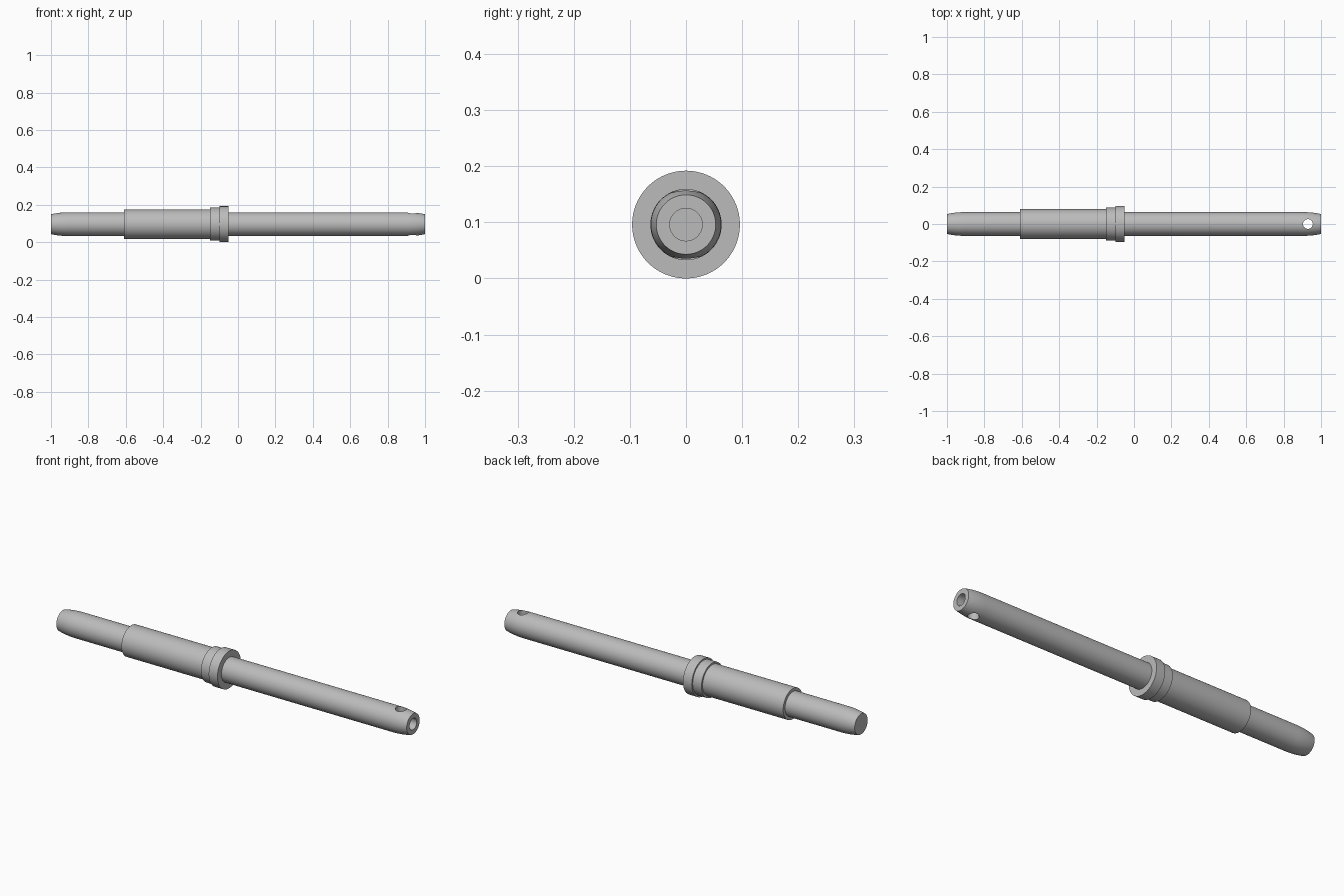
import bpy, bmesh, math
from mathutils import Matrix, Vector

if "Cube" in bpy.data.objects:
    bpy.data.objects.remove(bpy.data.objects["Cube"], do_unlink=True)

AXIS_Z = 0.096
SIDES = 96

steel = bpy.data.materials.new("grey metal")
steel.use_nodes = True
steel.diffuse_color = (0.5, 0.5, 0.5, 1)
steel.node_tree.nodes["Principled BSDF"].inputs["Base Color"].default_value = (0.5, 0.5, 0.5, 1)


def finish(name, bm):
    bmesh.ops.recalc_face_normals(bm, faces=bm.faces)
    mesh = bpy.data.meshes.new(name)
    bm.to_mesh(mesh)
    bm.free()
    mesh.materials.append(steel)
    obj = bpy.data.objects.new(name, mesh)
    bpy.context.collection.objects.link(obj)
    return obj


def smooth(obj):
    bpy.ops.object.select_all(action="DESELECT")
    obj.select_set(True)
    bpy.context.view_layer.objects.active = obj
    bpy.ops.object.shade_smooth_by_angle(angle=math.radians(30))


def turned(name, profile, closed=False):
    """Spin (x, radius) points around the long axis."""
    bm = bmesh.new()
    verts = [bm.verts.new((x, 0, AXIS_Z + r)) for x, r in profile]
    pairs = list(zip(verts, verts[1:]))
    if closed:
        pairs.append((verts[-1], verts[0]))
    edges = [bm.edges.new(p) for p in pairs]
    bmesh.ops.spin(bm, geom=verts + edges, cent=(0, 0, AXIS_Z), axis=(1, 0, 0),
                   angle=math.tau, steps=SIDES)
    bmesh.ops.remove_doubles(bm, verts=bm.verts, dist=0.00002)
    return finish(name, bm)


def rounded_end(sign):
    """Gentle arc from the full shaft radius to the narrower end face."""
    points = []
    for i in range(9):
        t = i / 8
        points.append((sign * (0.9 + 0.1 * t), 0.0635 - 0.0105 * t ** 2.2))
    return points


# Shaft with rounded ends and a blind bore in its left end
bore = [(1, 0.029), (0.86, 0.029), (0.86, 0)]
shaft = turned("shaft", [(-1, 0)] + rounded_end(-1)[::-1] + rounded_end(1) + bore)

# Cross hole drilled vertically through the bored end
bm = bmesh.new()
bmesh.ops.create_cone(bm, cap_ends=True, segments=48, radius1=0.026, radius2=0.026,
                      depth=0.3, matrix=Matrix.Translation(Vector((0.93, 0, AXIS_Z))))
drill = finish("cross_hole_cutter", bm)
drill.hide_render = True
cut = shaft.modifiers.new("cross hole", "BOOLEAN")
cut.operation = "DIFFERENCE"
cut.solver = "EXACT"
cut.object = drill
bpy.context.view_layer.objects.active = shaft
bpy.ops.object.modifier_apply(modifier=cut.name)
bpy.data.objects.remove(drill, do_unlink=True)
smooth(shaft)

# Sleeve, collar and flange, each a ring around the shaft
for name, x0, x1, radius in (("sleeve", -0.61, -0.15, 0.079),
                             ("collar", -0.15, -0.10, 0.088),
                             ("flange", -0.10, -0.05, 0.096)):
    smooth(turned(name, [(x0, 0.06), (x0, radius), (x1, radius), (x1, 0.06)], closed=True))
